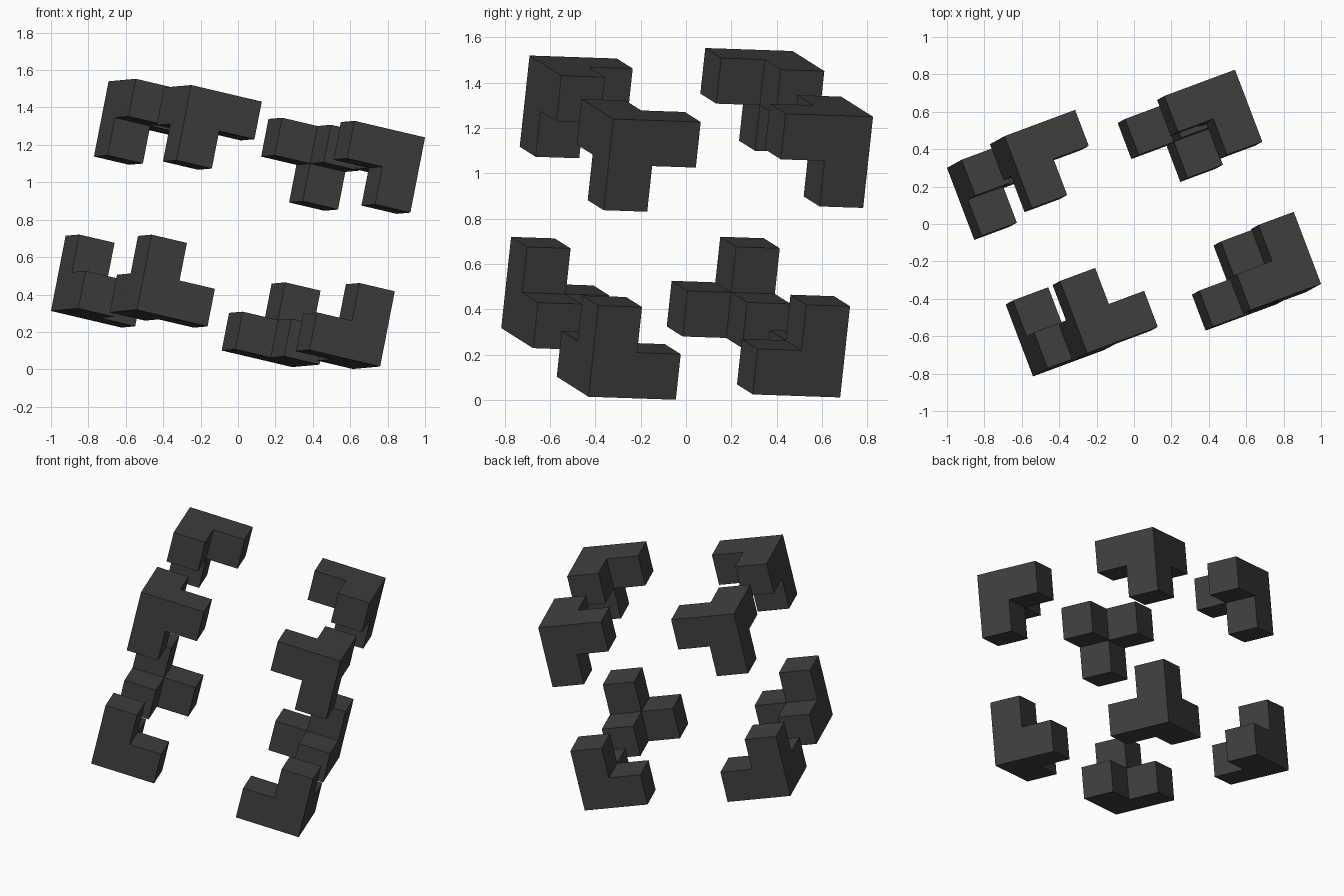
import bpy, bmesh
from mathutils import Vector, Matrix

if "Cube" in bpy.data.objects:
    bpy.data.objects.remove(bpy.data.objects["Cube"])

UNIT = 0.206  # edge of one small block

# Shared tilt of all pieces
ax = Vector((0.915, 0.34, -0.215)).normalized()
by = Vector((-0.35, 0.935, -0.033))
by = (by - ax * by.dot(ax)).normalized()
cz = ax.cross(by)
TILT = Matrix((ax, by, cz)).transposed()

charcoal = bpy.data.materials.new("charcoal grey")
charcoal.diffuse_color = (0.05, 0.05, 0.05, 1)
charcoal.use_nodes = True
charcoal.node_tree.nodes["Principled BSDF"].inputs["Base Color"].default_value = charcoal.diffuse_color

# Outer corner position of each piece, and which corner of the big cube it is
PIECES = {
    "front_left_bottom":  ((-1, -1, -1), (-0.54, -0.815, 0.318)),
    "front_right_bottom": ((1, -1, -1), (0.76, -0.43, 0.015)),
    "back_left_bottom":   ((-1, 1, -1), (-1.0, 0.30, 0.312)),
    "back_right_bottom":  ((1, 1, -1), (0.29, 0.68, 0.012)),
    "front_left_top":     ((-1, -1, 1), (-0.25, -0.69, 1.52)),
    "front_right_top":    ((1, -1, 1), (1.0, -0.32, 1.24)),
    "back_left_top":      ((-1, 1, 1), (-0.692, 0.47, 1.54)),
    "back_right_top":     ((1, 1, 1), (0.54, 0.825, 1.25)),
}


def corner_piece(name, sign, corner):
    """Corner block with one block reaching inward along each axis."""
    blocks = [(0, 0, 0), (1, 0, 0), (0, 1, 0), (0, 0, 1)]
    bm = bmesh.new()
    for cell in blocks:
        for axis in range(3):
            for side in (0, 1):
                nxt = list(cell)
                nxt[axis] += 2 * side - 1
                if tuple(nxt) in blocks:
                    continue  # hidden inner wall
                u, v = (axis + 1) % 3, (axis + 2) % 3
                verts = []
                for du, dv in ((0, 0), (1, 0), (1, 1), (0, 1)):
                    p = list(cell)
                    p[axis] += side
                    p[u] += du
                    p[v] += dv
                    verts.append(bm.verts.new([-s * c * UNIT for s, c in zip(sign, p)]))
                bm.faces.new(verts)
    bmesh.ops.remove_doubles(bm, verts=bm.verts, dist=1e-4)
    bmesh.ops.dissolve_limit(bm, angle_limit=0.02, verts=bm.verts, edges=bm.edges)
    bmesh.ops.recalc_face_normals(bm, faces=bm.faces)
    me = bpy.data.meshes.new(name)
    bm.to_mesh(me)
    bm.free()
    me.materials.append(charcoal)
    ob = bpy.data.objects.new(name, me)
    ob.matrix_world = Matrix.Translation(corner) @ TILT.to_4x4()
    bpy.context.collection.objects.link(ob)


for label, (sign, corner) in PIECES.items():
    corner_piece(label + "_corner_piece", sign, corner)
